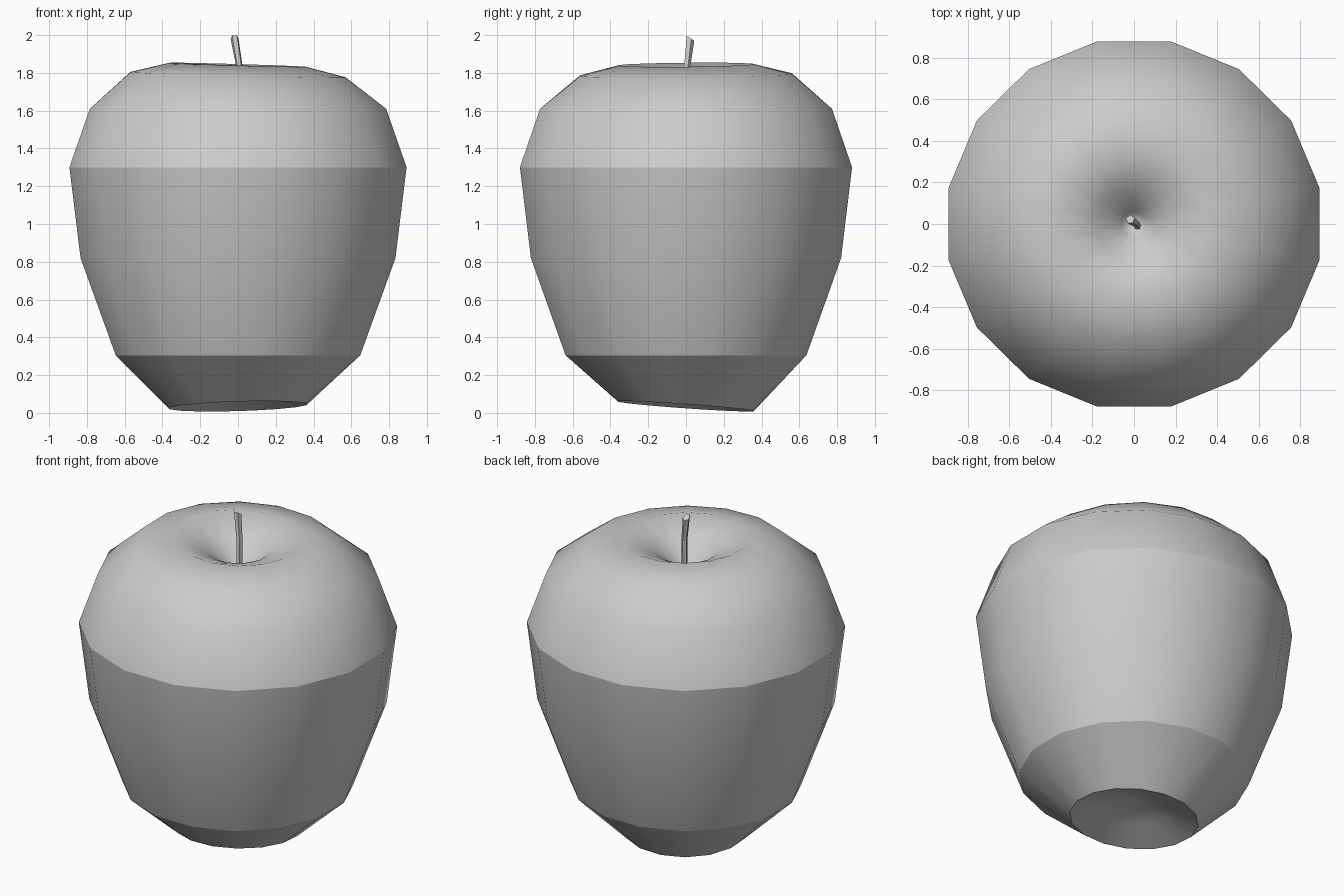
import bpy, bmesh, math
from mathutils import Vector

cube = bpy.data.objects.get("Cube")
if cube:
    bpy.data.objects.remove(cube, do_unlink=True)

grey = bpy.data.materials.new("plain grey")
grey.use_nodes = True
colour = (0.6, 0.6, 0.6, 1)
grey.diffuse_color = colour
grey.node_tree.nodes["Principled BSDF"].inputs["Base Color"].default_value = colour


def add_object(name, bm):
    bmesh.ops.recalc_face_normals(bm, faces=bm.faces)
    mesh = bpy.data.meshes.new(name)
    bm.to_mesh(mesh)
    bm.free()
    mesh.materials.append(grey)
    obj = bpy.data.objects.new(name, mesh)
    bpy.context.collection.objects.link(obj)
    return obj


def bridge(bm, low, high, smooth):
    n = len(low)
    for i in range(n):
        j = (i + 1) % n
        bm.faces.new((low[i], low[j], high[j], high[i])).smooth = smooth


def fan(bm, ring, tip):
    centre = bm.verts.new(tip)
    for i in range(len(ring)):
        bm.faces.new((ring[i], ring[i - 1], centre)).smooth = True


# Fruit: lathed rings of (radius, height, x tilt, y tilt, crease)
SIDES = 16
PROFILE = [
    (0.19, 0.10, 0.01, -0.03, False),
    (0.37, 0.035, 0.03, -0.07, True),
    (0.66, 0.305, 0, 0, True),
    (0.85, 0.82, 0, 0, False),
    (0.91, 1.30, 0, 0, True),
    (0.80, 1.61, 0, 0, False),
    (0.58, 1.79, -0.025, 0.01, False),
    (0.365, 1.843, -0.03, 0.01, False),
    (0.18, 1.765, 0, 0, False),
    (0.06, 1.65, 0, 0, False),
]
bm = bmesh.new()
rings = []
for r, z, tilt_x, tilt_y, crease in PROFILE:
    ring = []
    for i in range(SIDES):
        a = 2 * math.pi * (i + 0.5) / SIDES
        x, y = r * math.cos(a), r * math.sin(a) * 0.985
        ring.append(bm.verts.new((x, y, z + tilt_x * x + tilt_y * y)))
    rings.append(ring)
for low, high in zip(rings, rings[1:]):
    bridge(bm, low, high, True)
fan(bm, rings[0], (0, 0, 0.17))
fan(bm, rings[-1], (0, 0, 1.58))
for ring, row in zip(rings, PROFILE):
    if row[4]:
        for i in range(SIDES):
            bm.edges.get((ring[i - 1], ring[i])).smooth = False
add_object("apple_body", bm)

# Stem: leaning tapered stalk with a slanted cut top
bm = bmesh.new()
levels = []
for centre, r in ((Vector((0.02, -0.015, 1.56)), 0.016),
                  (Vector((0.008, 0.004, 1.83)), 0.018),
                  (Vector((-0.018, 0.022, 1.985)), 0.022)):
    ring = []
    for i in range(5):
        a = 2 * math.pi * (i + 0.25) / 5
        x, y = r * math.cos(a), r * math.sin(a)
        slant = -0.7 * y if centre.z > 1.9 else 0
        ring.append(bm.verts.new(centre + Vector((x, y, slant))))
    levels.append(ring)
for low, high in zip(levels, levels[1:]):
    bridge(bm, low, high, False)
bm.faces.new(levels[-1])
bm.faces.new(levels[0])
add_object("stem", bm)
